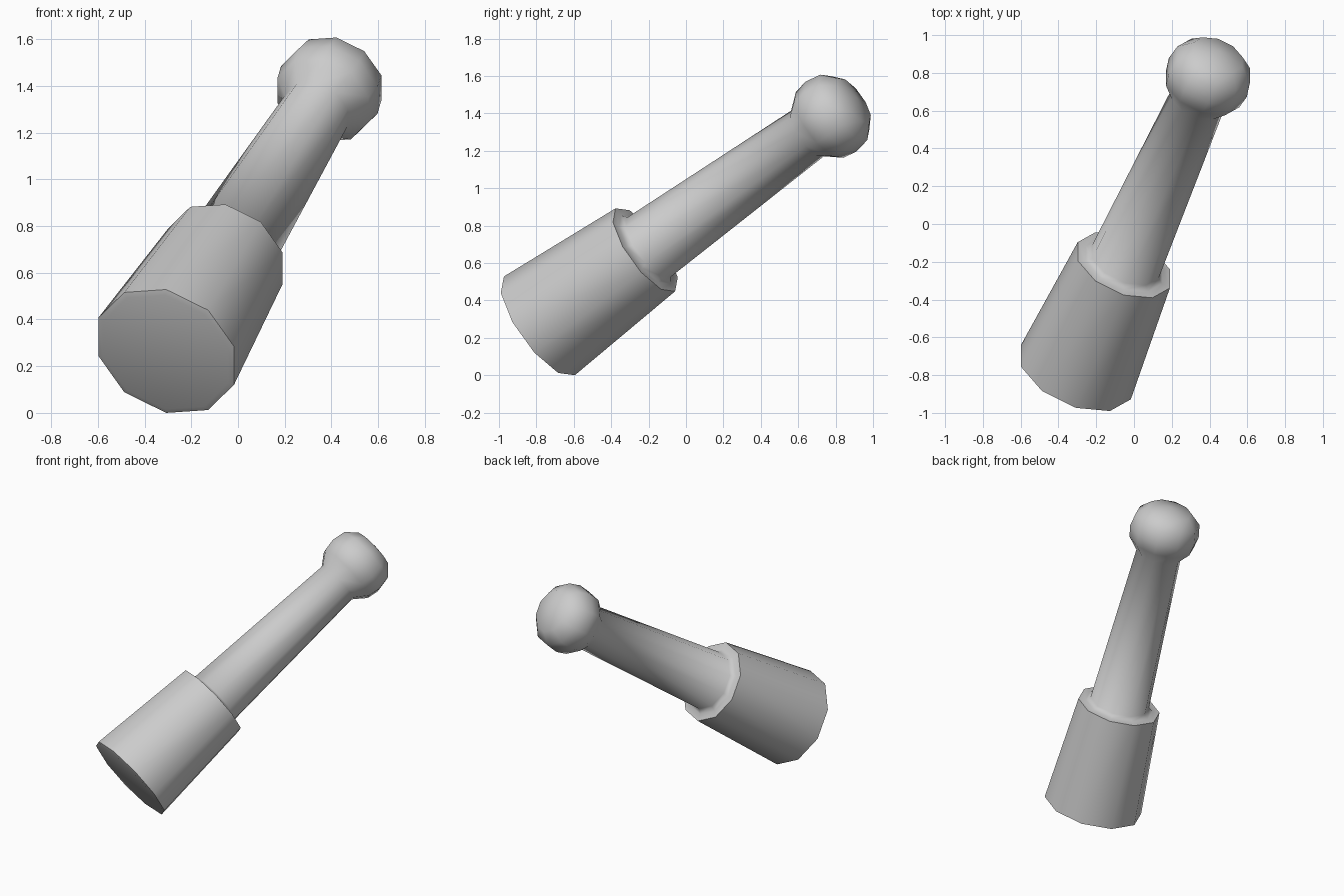
import bpy, bmesh, math
from mathutils import Vector, Matrix

if "Cube" in bpy.data.objects:
    bpy.data.objects.remove(bpy.data.objects["Cube"])

SIDES = 10
start = Vector((-0.31, -0.79, 0.272))
axis = Vector((0.705, 1.575, 1.13)).normalized()
e = Vector((1, 0, 0)).cross(axis).normalized()
if e.z < 0:
    e = -e
f = axis.cross(e)

# (distance along the axis, radius)
profile = [
    (0.0, 0.30), (0.008, 0.325),                      # striking face
    (0.75, 0.273), (0.752, 0.225), (0.775, 0.197),    # head and shoulder
    (1.885, 0.15),                                    # tapering handle
    (1.97, 0.217), (2.05, 0.231), (2.14, 0.215),      # end knob
    (2.208, 0.145),
]

bm = bmesh.new()
rings = []
for t, r in profile:
    ring = []
    for i in range(SIDES):
        a = 2 * math.pi * i / SIDES
        ring.append(bm.verts.new(start + axis * t + (e * math.cos(a) + f * math.sin(a)) * r))
    rings.append(ring)

# side walls
for lo, hi in zip(rings, rings[1:]):
    for i in range(SIDES):
        j = (i + 1) % SIDES
        bm.faces.new((lo[i], lo[j], hi[j], hi[i]))

# end caps
for ring, t in ((rings[0], 0.0), (rings[-1], 2.232)):
    tip = bm.verts.new(start + axis * t)
    for i in range(SIDES):
        bm.faces.new((ring[i], ring[(i + 1) % SIDES], tip))

bmesh.ops.recalc_face_normals(bm, faces=bm.faces)
low = min(v.co.z for v in bm.verts)
bmesh.ops.translate(bm, verts=bm.verts, vec=(0, 0, -low))
mesh = bpy.data.meshes.new("pestle")
bm.to_mesh(mesh)
bm.free()
obj = bpy.data.objects.new("pestle", mesh)
bpy.context.collection.objects.link(obj)
bpy.context.view_layer.objects.active = obj
obj.select_set(True)
bpy.ops.object.shade_smooth_by_angle(angle=math.radians(65))
